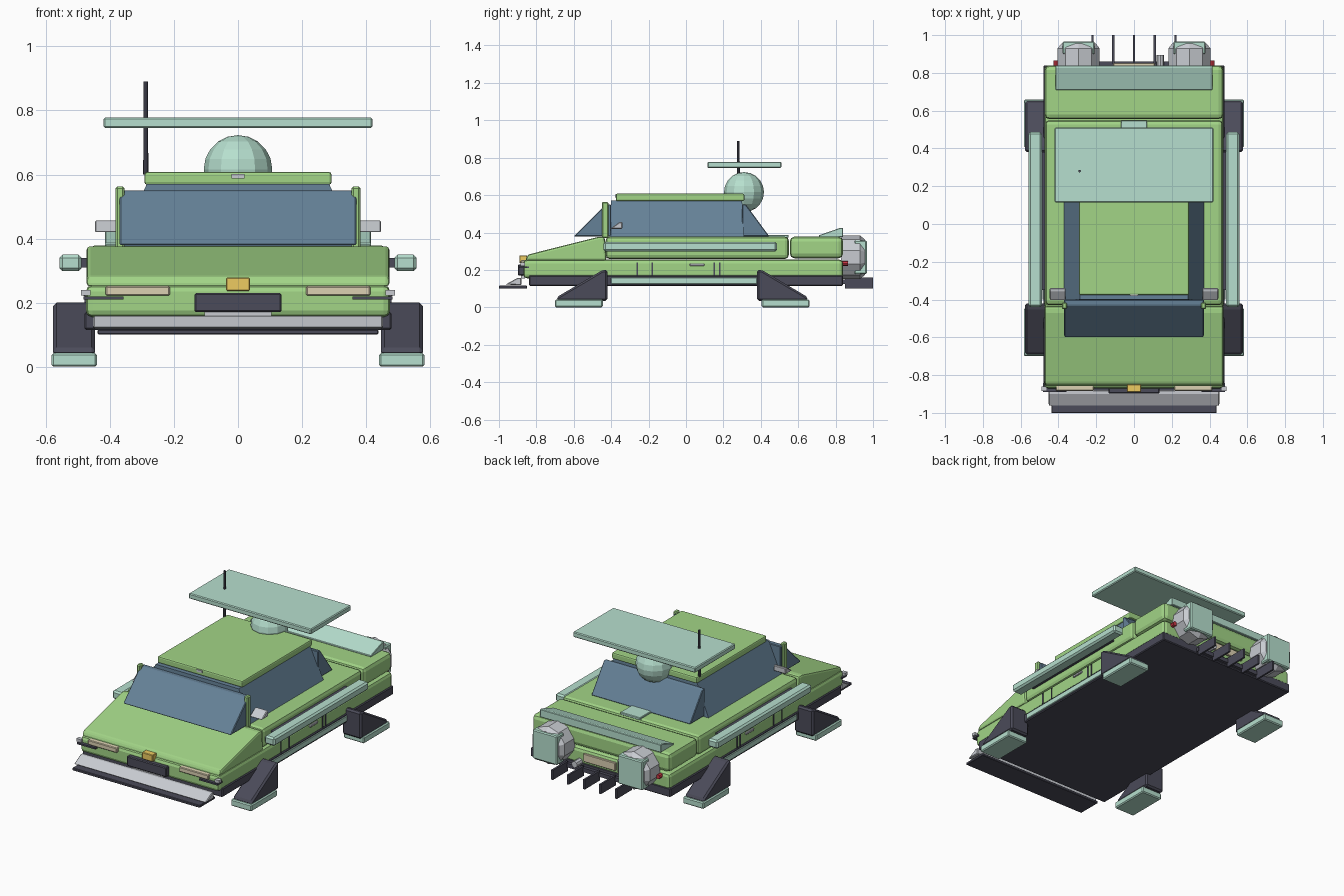
import bpy, bmesh, math
from mathutils import Matrix

COLORS = dict(green=(0.36, 0.66, 0.24), mint=(0.47, 0.74, 0.62), dark=(0.07, 0.07, 0.10),
              glass=(0.13, 0.22, 0.31), silver=(0.58, 0.60, 0.64), cream=(0.72, 0.64, 0.45),
              amber=(0.85, 0.60, 0.12), red=(0.60, 0.04, 0.06))
MATS = {}
for key, rgb in COLORS.items():
    MATS[key] = bpy.data.materials.new(key)
    MATS[key].diffuse_color = (*rgb, 1)


def finish(name, bm, color, bevel=0, segs=1):
    bmesh.ops.recalc_face_normals(bm, faces=bm.faces)
    me = bpy.data.meshes.new(name)
    bm.to_mesh(me)
    bm.free()
    me.materials.append(MATS[color])
    ob = bpy.data.objects.new(name, me)
    bpy.context.collection.objects.link(ob)
    if bevel:
        m = ob.modifiers.new("bevel", "BEVEL")
        m.width, m.segments, m.limit_method = bevel, segs, 'ANGLE'
    return ob


def loft(name, a, b, color, bevel=0, segs=1):
    """Join two matching outlines of 3D points into a closed solid."""
    bm = bmesh.new()
    va, vb = [bm.verts.new(p) for p in a], [bm.verts.new(p) for p in b]
    n = len(va)
    bm.faces.new(va)
    bm.faces.new(vb)
    for i in range(n):
        j = (i + 1) % n
        bm.faces.new((va[i], va[j], vb[j], vb[i]))
    return finish(name, bm, color, bevel, segs)


def prism(name, x0, x1, yz, color, bevel=0, segs=1):
    return loft(name, [(x0, y, z) for y, z in yz], [(x1, y, z) for y, z in yz], color, bevel, segs)


def box(name, x0, x1, y0, y1, z0, z1, color, bevel=0, segs=1):
    return prism(name, x0, x1, [(y0, z0), (y1, z0), (y1, z1), (y0, z1)], color, bevel, segs)


def rod(name, loc, r1, r2, depth, color, axis='Z', sides=10, bevel=0):
    bm = bmesh.new()
    rot = {'Z': Matrix(), 'Y': Matrix.Rotation(-math.pi / 2, 4, 'X')}[axis]
    bmesh.ops.create_cone(bm, cap_ends=True, segments=sides, radius1=r1, radius2=r2, depth=depth,
                          matrix=Matrix.Translation(loc) @ rot)
    return finish(name, bm, color, bevel)


# Body shells
box("chassis", -0.48, 0.48, -0.84, 0.84, 0.115, 0.17, "dark", 0.005)
box("lower_body", -0.475, 0.475, -0.87, 0.84, 0.155, 0.255, "green", 0.02, 2)
prism("hood", -0.473, 0.473, [(-0.86, 0.25), (-0.845, 0.282), (-0.47, 0.376), (-0.435, 0.376), (-0.425, 0.25)],
      "green", 0.012, 2)
box("middle_body", -0.47, 0.47, -0.43, 0.55, 0.258, 0.378, "green", 0.022, 2)
box("rear_deck", -0.473, 0.473, 0.555, 0.84, 0.262, 0.378, "green", 0.025, 2)

# Cabin glass, roof and rooftop equipment
loft("cabin_glass", [(-.375, -.41, .37), (.375, -.41, .37), (.375, .31, .37), (-.375, .31, .37)],
     [(-.285, -.4, .57), (.285, -.4, .57), (.285, .3, .57), (-.285, .3, .57)], "glass")
prism("windscreen", -0.37, 0.37, [(-0.6, 0.38), (-0.43, 0.55), (-0.40, 0.55), (-0.40, 0.38)], "glass", 0.004)
prism("rear_window", -0.34, 0.34, [(0.30, 0.38), (0.30, 0.55), (0.32, 0.55), (0.445, 0.38)], "glass", 0.004)
box("roof", -0.292, 0.292, -0.375, 0.312, 0.568, 0.608, "green", 0.008, 2)
box("roof_lamp", -0.02, 0.02, -0.38, -0.36, 0.588, 0.602, "silver")
bm = bmesh.new()
bmesh.ops.create_uvsphere(bm, u_segments=12, v_segments=10, radius=0.107,
                          matrix=Matrix.Translation((0, 0.31, 0.616)))
finish("roof_dome", bm, "mint")
box("roof_panel", -0.42, 0.42, 0.115, 0.51, 0.745, 0.778, "mint", 0.005)
rod("antenna", (-0.288, 0.28, 0.745), 0.008, 0.007, 0.29, "dark", sides=8)
box("rear_hatch", -0.068, 0.068, 0.40, 0.548, 0.372, 0.388, "mint", 0.003)
prism("spoiler", -0.415, 0.415, [(0.71, 0.376), (0.84, 0.376), (0.84, 0.425), (0.825, 0.425), (0.71, 0.385)],
      "mint", 0.003)

# Nose details
box("front_splitter", -0.438, 0.438, -1.0, -0.85, 0.1, 0.116, "dark", 0.003)
prism("front_bumper", -0.452, 0.452, [(-0.965, 0.122), (-0.88, 0.118), (-0.88, 0.158), (-0.90, 0.158)],
      "silver", 0.004)
box("grille", -0.136, 0.136, -0.898, -0.86, 0.17, 0.23, "dark", 0.005)
box("front_plate", -0.105, 0.105, -0.883, -0.86, 0.155, 0.17, "silver")
box("nose_lamp", -0.037, 0.037, -0.89, -0.85, 0.236, 0.278, "amber", 0.003)

# Tail details
box("tail_fin_mount", -0.23, 0.23, 0.835, 0.86, 0.125, 0.15, "dark")
for i in range(5):
    x = -0.22 + 0.11 * i
    box("tail_fin", x - 0.006, x + 0.006, 0.85, 1.0, 0.1, 0.16, "dark")
box("rear_plate", -0.11, 0.11, 0.835, 0.852, 0.185, 0.235, "cream", 0.003)
rod("exhaust", (0.14, 0.86, 0.175), 0.02, 0.02, 0.07, "silver", 'Y', 8)

# Mirrored parts
for s in (-1, 1):
    # Hover legs and feet
    for y_in, y_out, tag in ((-0.42, -0.7, "front"), (0.38, 0.66, "rear")):
        tip = y_out + (0.01 if tag == "front" else -0.01)
        top = y_in + (-0.02 if tag == "front" else 0.02)
        prof = [(-0.42, 0.035), (-0.69, 0.035), (-0.69, 0.055), (-0.445, 0.2), (-0.42, 0.2)]
        if tag == "rear":
            prof = [(-y - 0.04, z) for y, z in prof]
        prism(tag + "_leg", s * 0.447, s * 0.577, prof, "dark", 0.012)
        fy = (-0.70, -0.445) if tag == "front" else (0.405, 0.66)
        box(tag + "_foot", s * 0.44, s * 0.582, *fy, 0.0, 0.042, "mint", 0.006)
    # Side rails, sills and seams
    box("side_rail", s * 0.488, s * 0.558, -0.44, 0.487, 0.298, 0.35, "mint", 0.01)
    box("rail_mount", s * 0.46, s * 0.495, -0.35, 0.38, 0.31, 0.34, "dark")
    box("sill_strip", s * 0.47, s * 0.485, -0.40, 0.38, 0.125, 0.16, "mint", 0.003)
    for y in (-0.26, -0.18, 0.15, 0.18):
        box("door_seam", s * 0.46, s * 0.479, y - 0.004, y + 0.004, 0.17, 0.24, "dark")
    box("door_handle", s * 0.46, s * 0.484, 0.02, 0.098, 0.22, 0.235, "silver", 0.003)
    # Windscreen pillars and mirrors
    box("pillar", s * 0.355, s * 0.382, -0.45, -0.415, 0.37, 0.563, "green", 0.006)
    prism("wing_mirror", s * 0.362, s * 0.447, [(-0.405, 0.42), (-0.34, 0.42), (-0.34, 0.456), (-0.355, 0.456)],
          "silver", 0.004)
    # Headlights and corner strips
    box("headlight", s * 0.213, s * 0.413, -0.884, -0.85, 0.222, 0.252, "cream", 0.004)
    box("corner_strip", s * 0.357, s * 0.483, -0.89, -0.84, 0.209, 0.219, "dark")
    box("corner_marker", s * 0.46, s * 0.49, -0.885, -0.86, 0.222, 0.24, "silver")
    # Thrusters with square nozzles and tail lamps
    rod("thruster", (s * 0.293, 0.88, 0.268), 0.117, 0.117, 0.1, "silver", 'Y', 10)
    rod("thruster_rim", (s * 0.293, 0.943, 0.268), 0.117, 0.095, 0.026, "silver", 'Y', 10)
    box("thruster_nozzle", s * 0.293 - 0.085, s * 0.293 + 0.085, 0.90, 0.967, 0.178, 0.358, "mint", 0.006)
    rod("tail_lamp", (s * 0.413, 0.85, 0.235), 0.014, 0.014, 0.03, "red", 'Y', 8)
